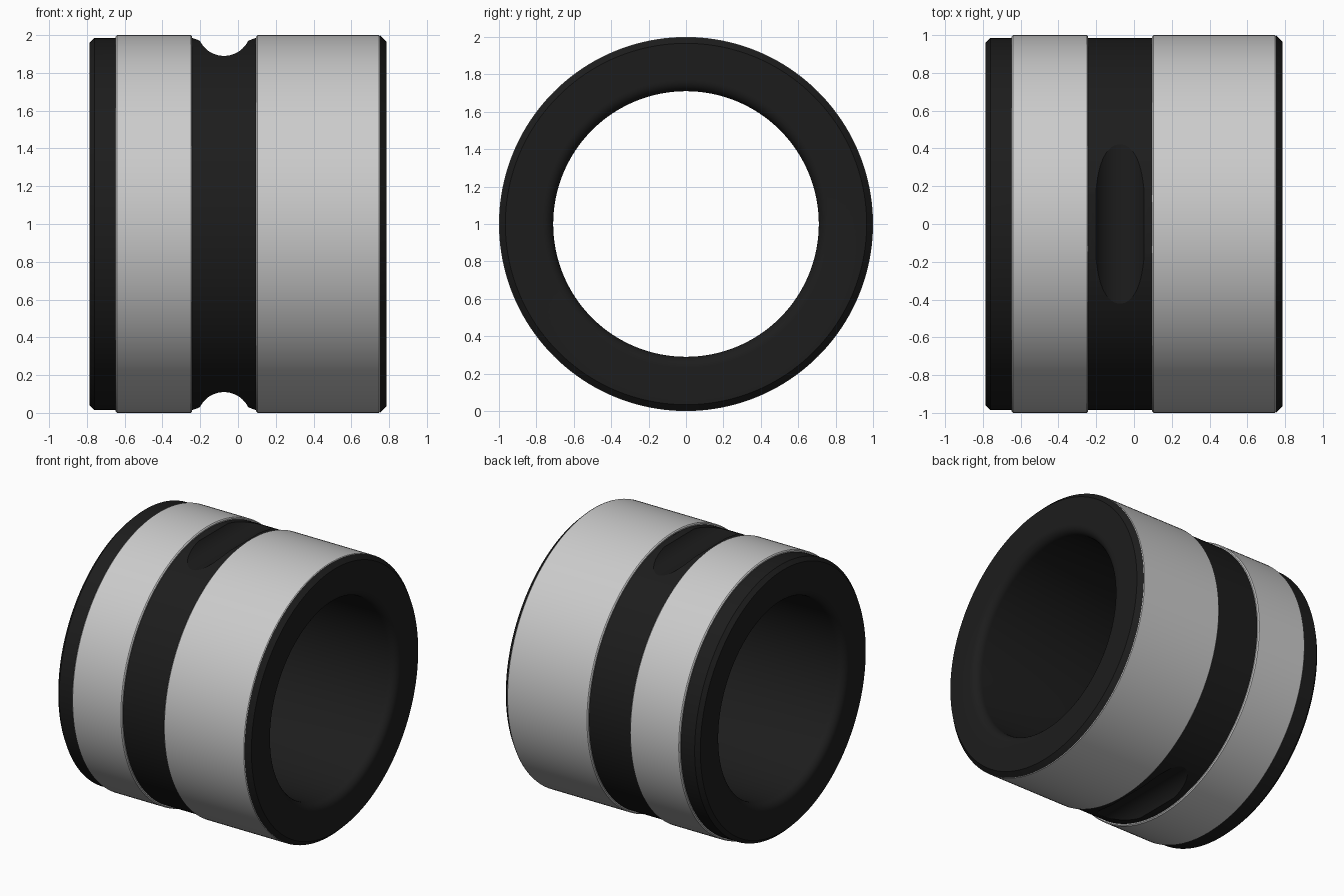
import bpy, bmesh
from math import sin, cos, pi, radians

if "Cube" in bpy.data.objects:
    bpy.data.objects.remove(bpy.data.objects["Cube"])

SEG = 160
CZ = 1.0  # height of the ring axis

black = bpy.data.materials.new("black_rubber")
black.diffuse_color = (0.012, 0.012, 0.012, 1)
black.use_nodes = True
black.node_tree.nodes["Principled BSDF"].inputs["Base Color"].default_value = black.diffuse_color


def make_object(name, bm, mat=None):
    bmesh.ops.recalc_face_normals(bm, faces=bm.faces)
    me = bpy.data.meshes.new(name)
    bm.to_mesh(me)
    bm.free()
    ob = bpy.data.objects.new(name, me)
    bpy.context.collection.objects.link(ob)
    if mat:
        me.materials.append(mat)
    return ob


def activate(ob):
    bpy.ops.object.select_all(action='DESELECT')
    ob.select_set(True)
    bpy.context.view_layer.objects.active = ob


def smooth(ob):
    activate(ob)
    bpy.ops.object.shade_smooth_by_angle(angle=radians(25))


def lathe(name, profile, mat=None):
    """Spin a closed (x, radius) profile around the x axis."""
    bm = bmesh.new()
    rings = [[bm.verts.new((x, r * cos(2 * pi * i / SEG), CZ + r * sin(2 * pi * i / SEG)))
              for i in range(SEG)] for x, r in profile]
    for a, b in zip(rings, rings[1:] + rings[:1]):
        for i in range(SEG):
            j = (i + 1) % SEG
            bm.faces.new((a[i], a[j], b[j], b[i]))
    return make_object(name, bm, mat)


def fillet(cx, cr, rad, a0, a1, n=7):
    angles = [radians(a0 + (a1 - a0) * i / n) for i in range(n + 1)]
    return [(cx + rad * cos(a), cr + rad * sin(a)) for a in angles]


# Black core: chamfered ends, rounded bore lips
core = lathe("core_ring",
             [(-0.787, 0.958), (-0.76, 0.985), (0.75, 0.985), (0.752, 0.998), (0.785, 0.966)]
             + fillet(0.725, 0.77, 0.06, 0, -90)
             + fillet(-0.727, 0.77, 0.06, -90, -180), black)

# Round notches across the top and bottom of the central groove
NX = -0.074
for side in (1, -1):
    arc = [(NX + 0.142 * cos(radians(a)), 1.032 + 0.142 * sin(radians(a)))
           for a in range(-154, -25, 4)]
    outline = ([(NX - 0.166, 1.1), (NX - 0.166, 0.984), (NX - 0.148, 0.978)] + arc
               + [(NX + 0.148, 0.978), (NX + 0.166, 0.984), (NX + 0.166, 1.1)])
    bm = bmesh.new()
    face = bm.faces.new([bm.verts.new((x, -1.2, CZ + side * z)) for x, z in outline])
    ext = bmesh.ops.extrude_face_region(bm, geom=[face])
    bmesh.ops.translate(bm, vec=(0, 2.4, 0),
                        verts=[v for v in ext["geom"] if isinstance(v, bmesh.types.BMVert)])
    cutter = make_object("notch_cutter", bm)
    cutter.hide_render = True
    mod = core.modifiers.new("notch", 'BOOLEAN')
    mod.operation = 'DIFFERENCE'
    mod.solver = 'EXACT'
    mod.object = cutter
    activate(core)
    bpy.ops.object.modifier_apply(modifier=mod.name)
    bpy.data.objects.remove(cutter)
smooth(core)

# Metal sleeves with slightly eased edges
for name, x0, x1 in (("narrow_sleeve", -0.648, -0.243), ("wide_sleeve", 0.096, 0.754)):
    smooth(lathe(name, [(x0, 0.983), (x0, 0.993), (x0 + 0.007, 1.0),
                        (x1 - 0.007, 1.0), (x1, 0.993), (x1, 0.983)]))
